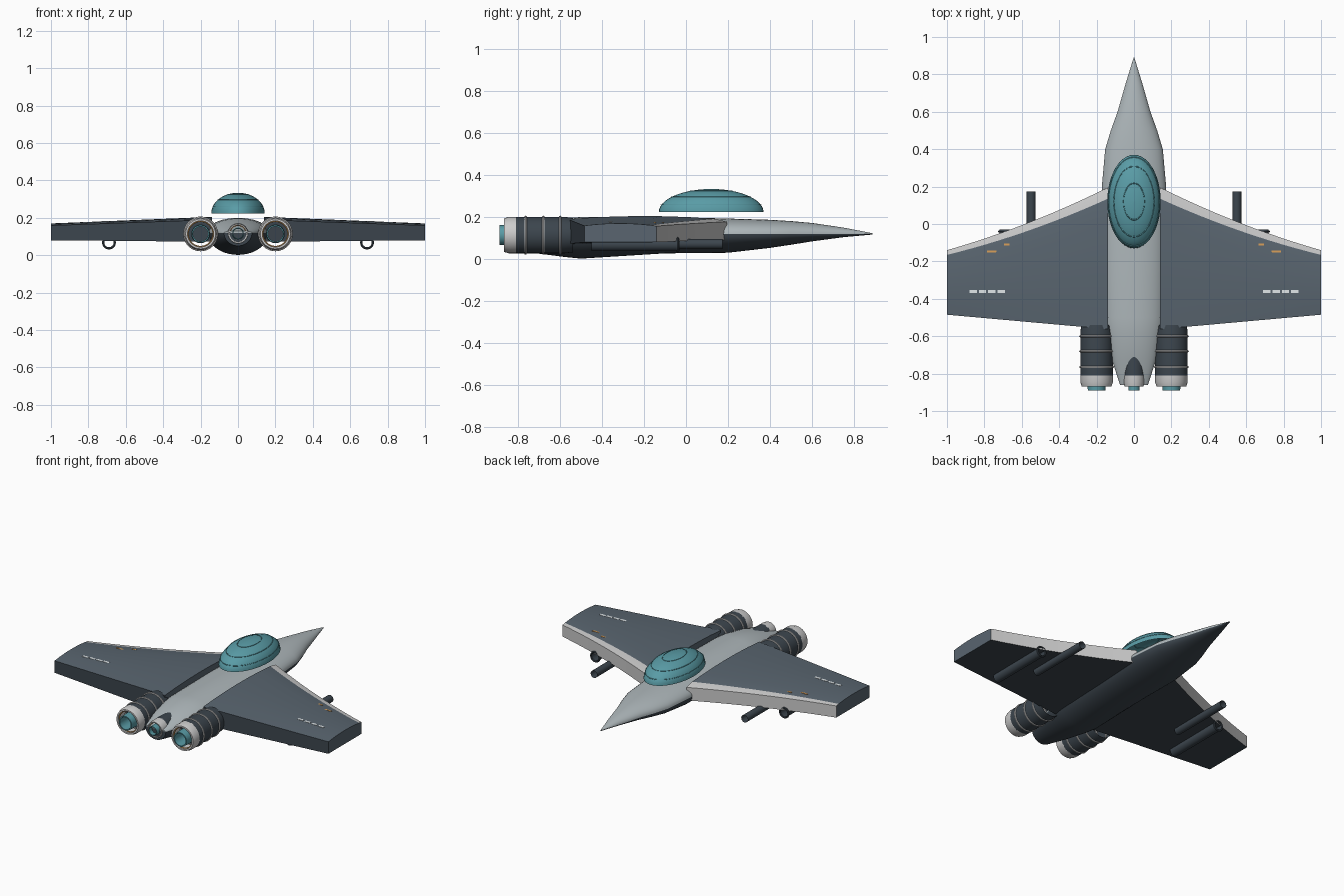
import bpy, bmesh, math
from math import pi, sin, cos

if "Cube" in bpy.data.objects:
    bpy.data.objects.remove(bpy.data.objects["Cube"])


def material(name, r, g, b):
    m = bpy.data.materials.new(name)
    m.diffuse_color = (r, g, b, 1)
    m.use_nodes = True
    m.node_tree.nodes["Principled BSDF"].inputs["Base Color"].default_value = m.diffuse_color
    return m


HULL = material("hull_grey", 0.42, 0.47, 0.49)
DARK = material("dark_metal", 0.045, 0.06, 0.075)
PANEL = material("wing_panel", 0.10, 0.13, 0.16)
LIGHT = material("light_trim", 0.55, 0.56, 0.54)
TEAL = material("teal_glass", 0.10, 0.33, 0.38)
ORANGE = material("orange_trim", 0.7, 0.35, 0.1)
WHITE = material("white_mark", 0.75, 0.8, 0.82)


def finish(obj, angle=35, mirror=False):
    if mirror:
        obj.modifiers.new("Mirror", 'MIRROR')
    bpy.ops.object.select_all(action='DESELECT')
    obj.select_set(True)
    bpy.context.view_layer.objects.active = obj
    bpy.ops.object.shade_smooth_by_angle(angle=math.radians(angle))
    return obj


def loft(name, rings, mats, pick=None, closed=True, caps=False, mirror=False, angle=35):
    """Skin a list of equal-length point rings; pick(j) gives the material slot of strip j."""
    bm = bmesh.new()
    rows = [[bm.verts.new(p) for p in ring] for ring in rings]
    n = len(rows[0])
    for a, b in zip(rows, rows[1:]):
        for j in range(n if closed else n - 1):
            k = (j + 1) % n
            f = bm.faces.new((a[j], a[k], b[k], b[j]))
            f.material_index = pick(j) if pick else 0
    if caps:
        bm.faces.new(rows[0])
        bm.faces.new(rows[-1])
    bmesh.ops.recalc_face_normals(bm, faces=bm.faces)
    me = bpy.data.meshes.new(name)
    bm.to_mesh(me)
    bm.free()
    for m in mats:
        me.materials.append(m)
    obj = bpy.data.objects.new(name, me)
    bpy.context.collection.objects.link(obj)
    return finish(obj, angle, mirror)


def tube(name, x, z, profile, mat, mirror=True, caps=False, n=32):
    """Turn (radius, y) points around an axis parallel to y."""
    rings = [[(x + r * cos(2 * pi * i / n), y, z + r * sin(2 * pi * i / n)) for i in range(n)]
             for r, y in profile]
    return loft(name, rings, [mat], mirror=mirror, caps=caps)


def band(name, x, z, r, y, t, mat, mirror=True):
    """Thin rounded ring round a tube."""
    prof = [(r + t * cos(a * pi / 4), y + t * sin(a * pi / 4)) for a in range(9)]
    return tube(name, x, z, prof, mat, mirror)


# Fuselage: grey upper half, dark lower half (y, half width, top, bottom)
stations = [(0.89, 0.002, 0.123, 0.117), (0.75, 0.045, 0.150, 0.104), (0.6, 0.088, 0.172, 0.084),
            (0.5, 0.124, 0.181, 0.068), (0.4, 0.154, 0.187, 0.053), (0.2, 0.172, 0.193, 0.030),
            (-0.1, 0.168, 0.200, 0.027), (-0.5, 0.163, 0.200, 0.002), (-0.58, 0.152, 0.196, 0.010),
            (-0.72, 0.120, 0.170, 0.028), (-0.86, 0.075, 0.130, 0.050)]
MID = 0.12
for name, sign, mat in (("fuselage_top", 1, HULL), ("fuselage_belly", -1, DARK)):
    rings = []
    for y, w, top, bot in stations:
        h = top - MID if sign > 0 else bot - MID
        rings.append([(w * cos(pi * i / 20), y, MID + h * sin(pi * i / 20)) for i in range(21)])
    loft(name, rings, [mat], closed=False, caps=True)

# Canopy: open half ellipsoid with thin ribs
canopy = []
for i in range(13):
    a = i / 12 * pi / 2 * 0.995
    canopy.append([(0.143 * cos(a) * cos(2 * pi * j / 40), 0.12 + 0.25 * cos(a) * sin(2 * pi * j / 40),
                    0.224 + 0.11 * sin(a)) for j in range(40)])
loft("canopy", canopy, [TEAL], angle=60)
for i, a in enumerate((0.32, 0.72, 1.17)):
    bpy.ops.mesh.primitive_torus_add(major_segments=40, minor_segments=6, major_radius=0.143 * cos(a),
                                     minor_radius=0.002, location=(0, 0.12, 0.224 + 0.11 * sin(a)))
    rib = bpy.context.object
    rib.name = "canopy_rib_%d" % (i + 1)
    rib.scale.y = 0.25 / 0.143
    rib.data.materials.append(TEAL)
    finish(rib, 60)


# Wings: thick swept panels with a pale leading edge
def top_z(x, u):
    """Arched upper surface; u runs 0 (front of panel) to 1 (trailing edge)."""
    t = (x - 0.14) / 0.86
    return 0.192 - 0.031 * t + (0.014 - 0.004 * t) * 4 * u * (1 - u) - 0.002 * u


def panel_y(x):
    t = (x - 0.14) / 0.86
    front = 0.135 - 0.30 * t - 0.09 * t * (1 - t)
    rear = -0.562 + 0.077 * t
    return front, rear


rings = []
for i in range(13):
    t = i / 12
    x = 0.14 + 0.86 * t
    front, rear = panel_y(x)
    lead = front + 0.06 - 0.035 * t
    ring = [(x, rear, 0.072 + 0.008 * t), (x, lead, 0.092 - 0.012 * t), (x, lead, 0.178 - 0.021 * t)]
    ring += [(x, front + (rear - front) * k / 6, top_z(x, k / 6)) for k in range(7)]
    rings.append(ring)
loft("wings", rings, [PANEL, LIGHT, DARK], caps=True, mirror=True, angle=20,
     pick=lambda j: 2 if j in (0, 9) else 1 if j in (1, 2) else 0)


# Small painted dashes on the wing tops
def dash(name, x, y, w, d, mat):
    front, rear = panel_y(x)
    z = top_z(x, (y - front) / (rear - front))
    lower = [(x + sx * w / 2, y + sy * d / 2, z - 0.004) for sx, sy in ((-1, -1), (1, -1), (1, 1), (-1, 1))]
    loft(name, [lower, [(px, py, z + 0.0015) for px, py, pz in lower]], [mat], caps=True, mirror=True)


for i, x in enumerate((0.71, 0.76, 0.81, 0.86)):
    dash("wing_dash_%d" % (i + 1), x, -0.36, 0.04, 0.016, WHITE)
dash("wing_mark_inner", 0.68, -0.11, 0.03, 0.01, ORANGE)
dash("wing_mark_outer", 0.76, -0.147, 0.05, 0.01, ORANGE)

# Engines: two large side units and one small centre unit
for label, x, z, s, start in (("side", 0.2, 0.114, 1.0, -0.54), ("centre", 0.0, 0.116, 0.64, -0.62)):
    m = x > 0
    tube(label + "_engine_body", x, z, [(0.082 * s, start), (0.087 * s, start - 0.04), (0.087 * s, -0.81)], DARK, m)
    tube(label + "_engine_cuff", x, z, [(0.087 * s, -0.805), (0.087 * s, -0.845), (0.080 * s, -0.868),
                                        (0.070 * s, -0.868), (0.066 * s, -0.80)], LIGHT, m)
    band(label + "_engine_inner_ring", x, z, 0.068 * s, -0.855, 0.004 * s, ORANGE, m)
    tube(label + "_engine_nozzle", x, z, [(0.050 * s, -0.80), (0.047 * s, -0.89), (0.040 * s, -0.89),
                                          (0.040 * s, -0.80)], TEAL, m)
    if m:
        for i, y in enumerate((-0.60, -0.68, -0.765)):
            band("engine_band_%d" % (i + 1), x, z, 0.087, y, 0.006, LIGHT, m)
tube("centre_engine_plug", 0, 0.116, [(0.022, -0.80), (0.003, -0.86)], DARK, False, True)

# Under-wing gun barrels: open tubes
tube("inner_gun", 0.55, 0.072, [(0.024, 0.175), (0.024, -0.25)], DARK)
tube("outer_gun", 0.69, 0.068, [(0.030, -0.03), (0.030, -0.45)], DARK)
band("outer_gun_collar", 0.69, 0.068, 0.031, -0.04, 0.006, DARK)
